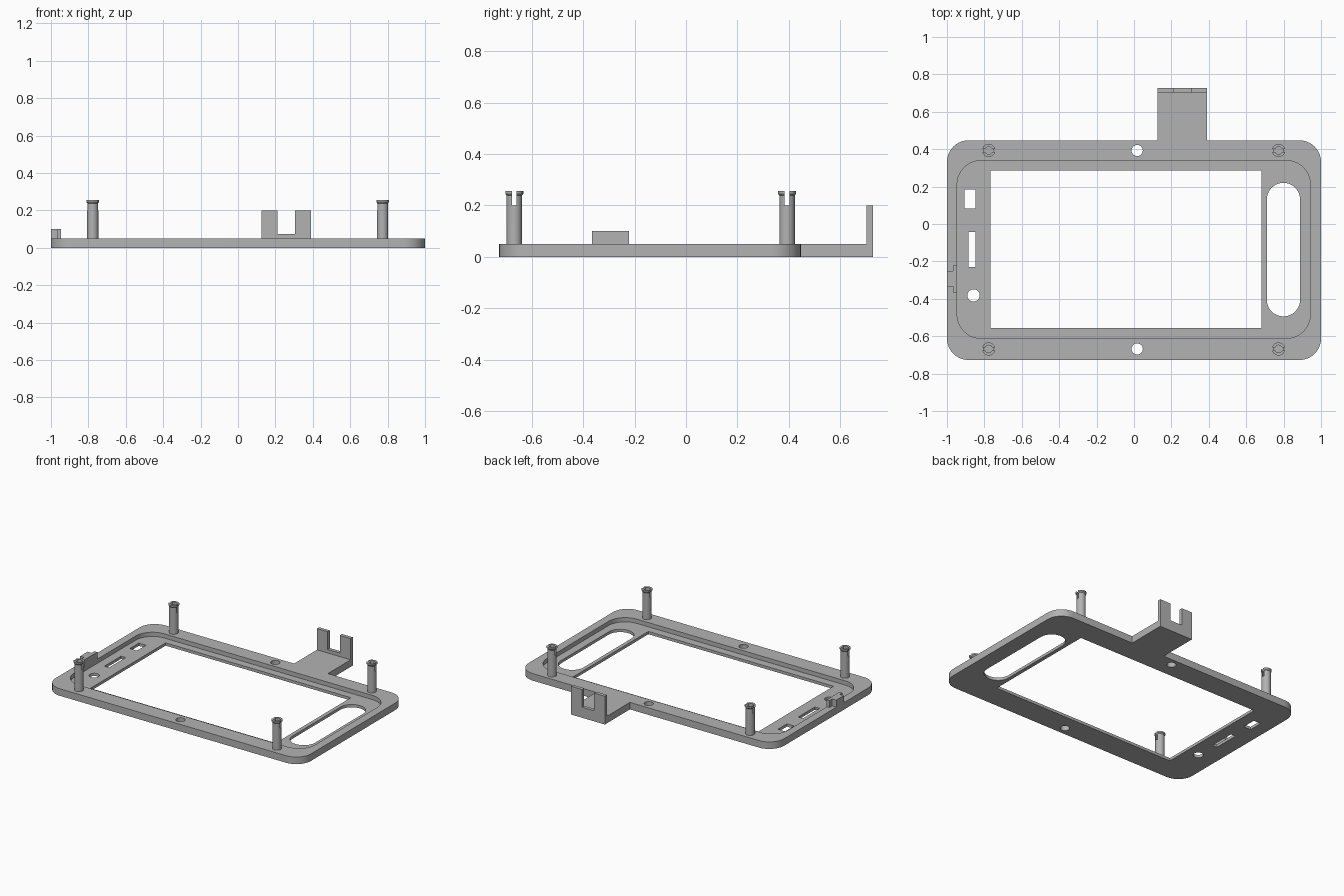
import bpy, bmesh, math
from mathutils import Vector

cube = bpy.data.objects.get("Cube")
if cube:
    bpy.data.objects.remove(cube, do_unlink=True)

grey = bpy.data.materials.new("plain grey plastic")
grey.use_nodes = True
colour = (0.45, 0.45, 0.45, 1)
grey.diffuse_color = colour
grey.node_tree.nodes["Principled BSDF"].inputs["Base Color"].default_value = colour


def add_object(name, bm):
    bmesh.ops.recalc_face_normals(bm, faces=bm.faces)
    mesh = bpy.data.meshes.new(name)
    bm.to_mesh(mesh)
    bm.free()
    mesh.materials.append(grey)
    obj = bpy.data.objects.new(name, mesh)
    bpy.context.collection.objects.link(obj)
    return obj


def rounded(x0, x1, y0, y1, r=0.0, steps=10):
    """Outline of a rectangle with round corners."""
    if r == 0:
        return [(x0, y0), (x1, y0), (x1, y1), (x0, y1)]
    centres = [(x1 - r, y1 - r), (x0 + r, y1 - r), (x0 + r, y0 + r), (x1 - r, y0 + r)]
    pts = []
    for q, (cx, cy) in enumerate(centres):
        for i in range(steps + 1):
            a = (q + i / steps) * math.pi / 2
            p = Vector((cx + r * math.cos(a), cy + r * math.sin(a)))
            if not pts or min((p - pts[-1]).length, (p - pts[0]).length) > 1e-4:
                pts.append(p)
    return [tuple(p) for p in pts]


def disc(x, y, r):
    return rounded(x - r, x + r, y - r, y + r, r, 7)


def prism(name, outline, z0, z1, axis="Z"):
    """Extrude an outline upwards, or an x-z outline along y."""
    bm = bmesh.new()
    place = (lambda a, b, h: (a, b, h)) if axis == "Z" else (lambda a, b, h: (a, h, b))
    face = bm.faces.new([bm.verts.new(place(a, b, z0)) for a, b in outline])
    out = bmesh.ops.extrude_face_region(bm, geom=[face])
    verts = [v for v in out["geom"] if isinstance(v, bmesh.types.BMVert)]
    bmesh.ops.translate(bm, verts=verts, vec=place(0, 0, z1 - z0))
    return add_object(name, bm)


def cut(obj, cutters):
    for c in cutters:
        mod = obj.modifiers.new("cut", "BOOLEAN")
        mod.operation, mod.solver, mod.object = "DIFFERENCE", "EXACT", c
    graph = bpy.context.evaluated_depsgraph_get()
    mesh = bpy.data.meshes.new_from_object(obj.evaluated_get(graph))
    obj.modifiers.clear()
    obj.data = mesh
    for c in cutters:
        bpy.data.objects.remove(c, do_unlink=True)


def smooth(obj):
    bpy.ops.object.select_all(action="DESELECT")
    obj.select_set(True)
    bpy.context.view_layer.objects.active = obj
    bpy.ops.object.shade_smooth_by_angle(angle=math.radians(30))


TOP, FLOOR = 0.05, 0.02
POST_X, POST_Y = (-0.777, 0.773), (-0.668, 0.393)

# Frame plate with shallow recess, window, slot and small openings
plate = prism("frame_plate", rounded(-1, 1, -0.727, 0.447, 0.115), 0, TOP)
recess = prism("recess_cutter", rounded(-0.946, 0.943, -0.612, 0.34, 0.13), FLOOR, 0.2)
openings = [
    rounded(-0.766, 0.683, -0.555, 0.285),
    rounded(0.71, 0.888, -0.494, 0.22, 0.089),
    rounded(-0.905, -0.848, 0.083, 0.184),
    rounded(-0.885, -0.848, -0.229, -0.043),
    disc(-0.858, -0.382, 0.033),
] + [disc(0.017, y, 0.03) for y in POST_Y]
cut(plate, [recess] + [prism("opening_cutter", o, -0.1, 0.2) for o in openings])
smooth(plate)

# Rear tab with an upright notched bracket
prism("rear_tab", rounded(0.126, 0.39, 0.447, 0.702), 0, TOP)
bracket = [(0.126, 0), (0.39, 0), (0.39, 0.2), (0.305, 0.2),
           (0.305, 0.075), (0.21, 0.075), (0.21, 0.2), (0.126, 0.2)]
prism("notched_bracket", bracket, 0.702, 0.727, "Y")

# T-shaped stop on the right rim
stop = [(-1, -0.335), (-0.968, -0.335), (-0.968, -0.365), (-0.946, -0.365),
        (-0.946, -0.222), (-0.968, -0.222), (-0.968, -0.252), (-1, -0.252)]
prism("rim_stop", stop, TOP, 0.1)

# Four split snap posts with a small lip and a bored tip
profile = [(0, TOP), (0.03, TOP), (0.03, 0.238), (0.035, 0.245),
           (0.035, 0.255), (0.02, 0.255), (0.02, 0.2), (0, 0.2)]
for x, side in zip(POST_X, ("right", "left")):
    for y, end in zip(POST_Y, ("front", "back")):
        bm = bmesh.new()
        verts = [bm.verts.new((r, 0, z)) for r, z in profile]
        edges = [bm.edges.new(pair) for pair in zip(verts, verts[1:])]
        bmesh.ops.spin(bm, geom=verts + edges, cent=(0, 0, 0), axis=(0, 0, 1),
                       angle=math.tau, steps=24)
        bmesh.ops.remove_doubles(bm, verts=bm.verts, dist=1e-5)
        bmesh.ops.translate(bm, verts=bm.verts, vec=(x, y, 0))
        post = add_object(f"snap_post_{end}_{side}", bm)
        slit = rounded(x - 0.1, x + 0.1, y - 0.009, y + 0.009)
        cut(post, [prism("slit_cutter", slit, 0.199, 0.4)])
        smooth(post)
